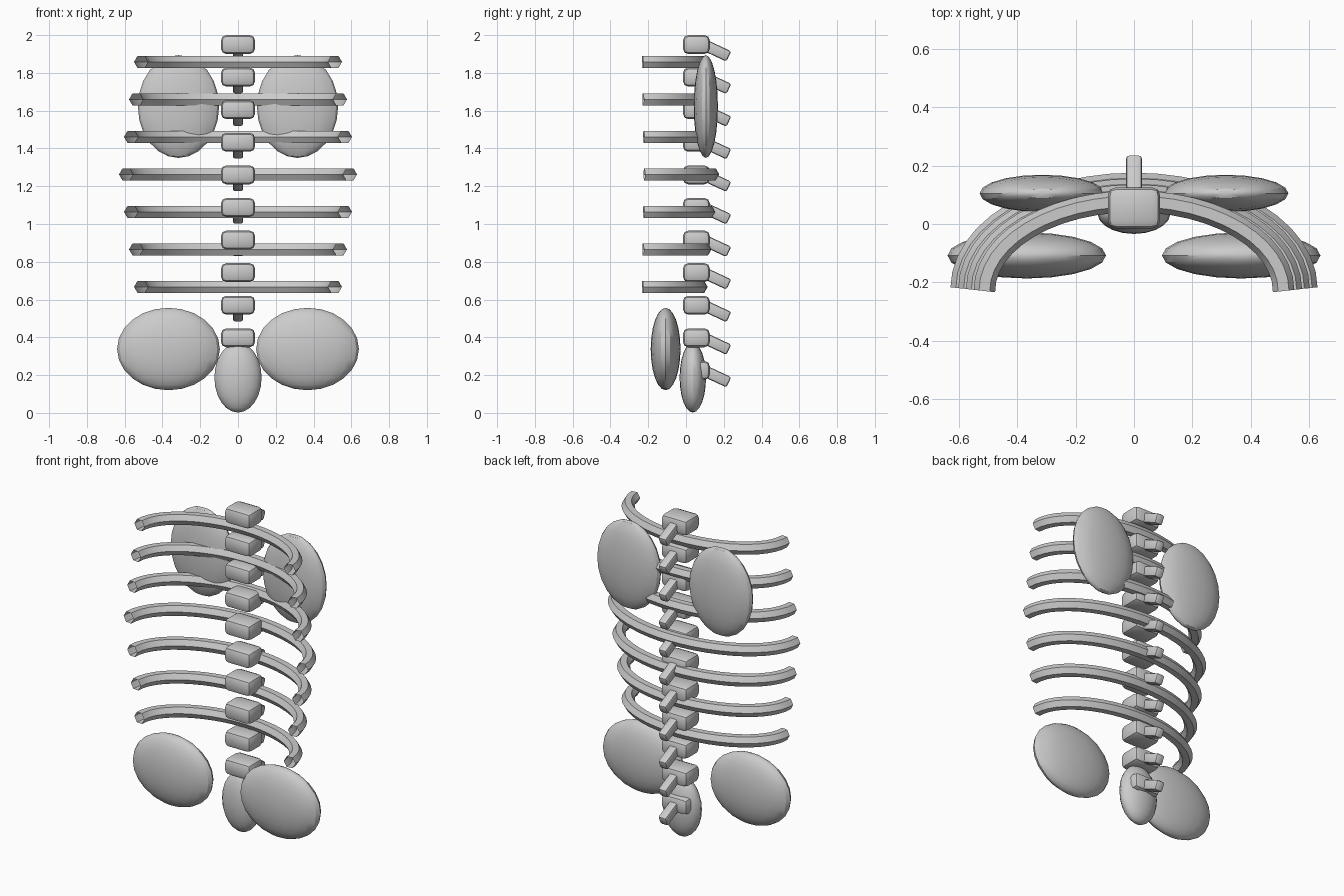
import bpy, math
from mathutils import Vector

if "Cube" in bpy.data.objects:
    bpy.data.objects.remove(bpy.data.objects["Cube"])


def smooth(obj, angle=30):
    bpy.ops.object.select_all(action='DESELECT')
    obj.select_set(True)
    bpy.context.view_layer.objects.active = obj
    bpy.ops.object.shade_smooth_by_angle(angle=math.radians(angle))


def block(name, loc, size, bevel, segs, tilt=0.0):
    bpy.ops.mesh.primitive_cube_add(size=1, location=loc)
    obj = bpy.context.object
    obj.name = name
    obj.scale = size
    bpy.ops.object.transform_apply(location=False, rotation=False, scale=True)
    obj.rotation_euler.x = tilt
    mod = obj.modifiers.new("bevel", 'BEVEL')
    mod.width, mod.segments = bevel, segs
    bpy.ops.object.modifier_apply(modifier=mod.name)
    smooth(obj)


def ellipsoid(name, loc, radii):
    bpy.ops.mesh.primitive_uv_sphere_add(segments=20, ring_count=12, radius=1, location=loc)
    obj = bpy.context.object
    obj.name = name
    obj.scale = radii
    bpy.ops.object.transform_apply(location=False, rotation=False, scale=True)
    smooth(obj)


def rib(name, rx, ry, cy, z, r=0.037, n=24, sides=6):
    # open-ended hexagonal tube swept along half an ellipse
    path = [Vector((rx * math.cos(math.pi * i / n), cy + ry * math.sin(math.pi * i / n), z))
            for i in range(n + 1)]
    verts, faces = [], []
    for i, p in enumerate(path):
        t = (path[min(i + 1, n)] - path[max(i - 1, 0)]).normalized()
        out = Vector((t.y, -t.x, 0))
        for k in range(sides):
            a = math.tau * k / sides
            verts.append(p + out * r * math.cos(a) + Vector((0, 0, r * math.sin(a))))
    for i in range(n):
        for k in range(sides):
            a, b = i * sides + k, i * sides + (k + 1) % sides
            faces.append((a, a + sides, b + sides, b)[::-1])
    mesh = bpy.data.meshes.new(name)
    mesh.from_pydata(verts, [], faces)
    obj = bpy.data.objects.new(name, mesh)
    bpy.context.collection.objects.link(obj)
    smooth(obj)


# spine: bodies with a backward, downward spur
for i in range(11):
    z = 1.95 - 0.1725 * i
    block(f"vertebra_{i + 1}", (0, 0.055, z), (0.18, 0.142, 0.1), 0.028, 2)
    block(f"vertebra_spur_{i + 1}", (0, 0.152, z - 0.028), (0.055, 0.165, 0.06),
          0.012, 2, math.radians(-25))

# ribs: widest in the middle of the cage
for i in range(7):
    k = abs(i - 3)
    rib(f"rib_{i + 1}", 0.593 - 0.0265 * k, 0.36 - 0.0175 * k, -0.221 - 0.003 * k,
        1.858 - 0.1985 * i)

# shoulder blades and hip bones
for side, s in (("left", -1), ("right", 1)):
    ellipsoid(f"shoulder_blade_{side}", (s * 0.315, 0.105, 1.622), (0.215, 0.064, 0.272))
    ellipsoid(f"hip_bone_{side}", (s * 0.368, -0.108, 0.338), (0.272, 0.079, 0.218))

# tail bone
ellipsoid("sacrum", (0, 0.036, 0.187), (0.125, 0.07, 0.185))
